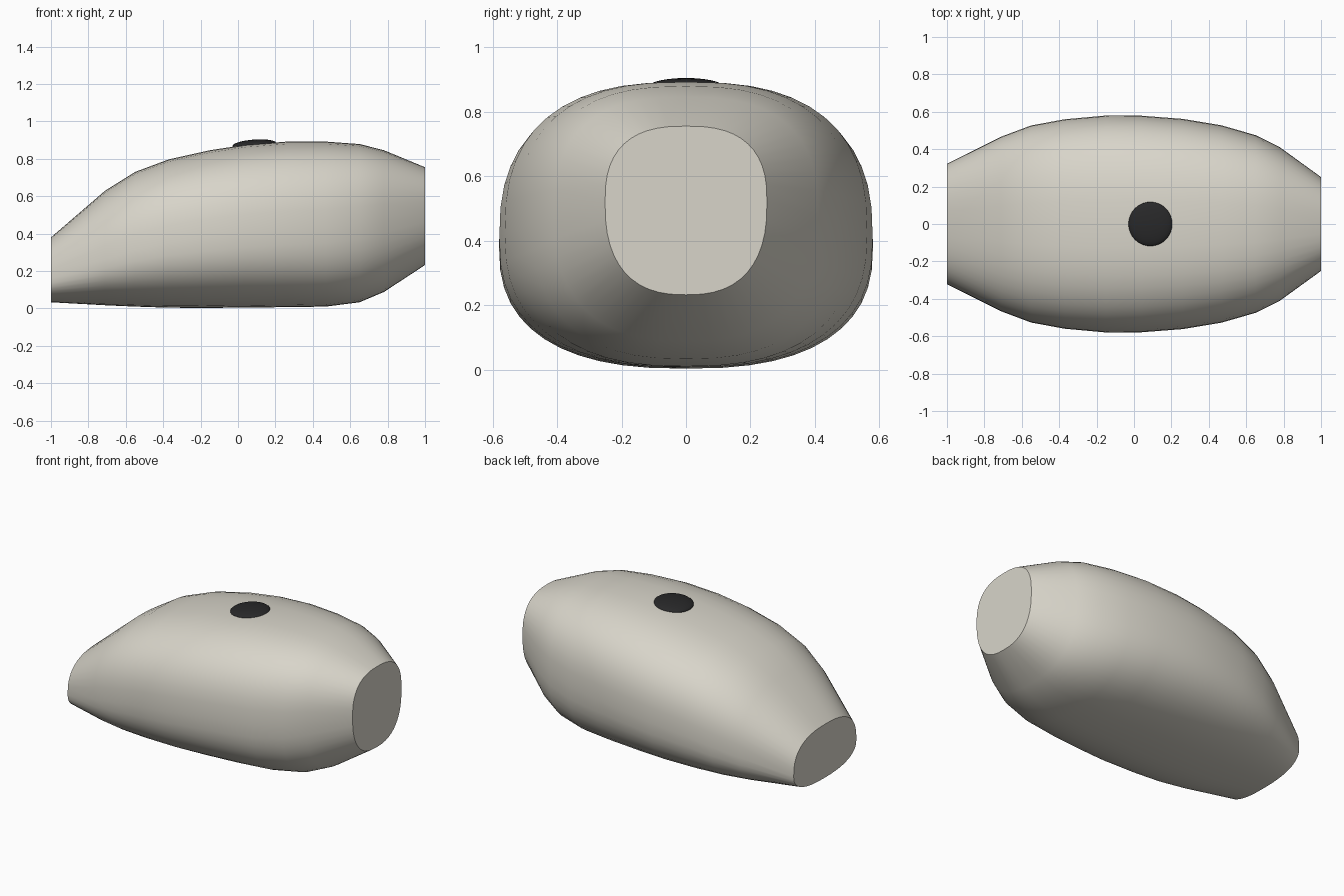
import bpy, bmesh, math

if "Cube" in bpy.data.objects:
    bpy.data.objects.remove(bpy.data.objects["Cube"])

def material(name, rgb):
    m = bpy.data.materials.new(name)
    m.diffuse_color = (*rgb, 1)
    m.use_nodes = True
    m.node_tree.nodes["Principled BSDF"].inputs["Base Color"].default_value = m.diffuse_color
    return m

shell = material("warm light grey", (0.69, 0.665, 0.59))
dark = material("charcoal", (0.021, 0.021, 0.022))

def finish(bm, name, mat):
    bmesh.ops.recalc_face_normals(bm, faces=bm.faces)
    mesh = bpy.data.meshes.new(name)
    bm.to_mesh(mesh)
    bm.free()
    mesh.materials.append(mat)
    ob = bpy.data.objects.new(name, mesh)
    bpy.context.collection.objects.link(ob)
    bpy.ops.object.select_all(action='DESELECT')
    ob.select_set(True)
    bpy.context.view_layer.objects.active = ob
    bpy.ops.object.shade_smooth_by_angle(angle=math.radians(35))
    return ob

# Body stations: x, bottom, top, half width, height fraction of the widest line
STATIONS = [
    (-1.00, 0.033, 0.380, 0.322, 0.37), (-0.71, 0.017, 0.630, 0.467, 0.40),
    (-0.55, 0.010, 0.730, 0.527, 0.42), (-0.37, 0.004, 0.797, 0.560, 0.44),
    (-0.15, 0.003, 0.846, 0.580, 0.45), (0.04, 0.005, 0.875, 0.579, 0.46),
    (0.26, 0.007, 0.892, 0.562, 0.47), (0.47, 0.010, 0.892, 0.527, 0.48),
    (0.65, 0.033, 0.879, 0.475, 0.50), (0.78, 0.088, 0.846, 0.410, 0.52),
    (1.00, 0.232, 0.755, 0.251, 0.55),
]
SIDES = 48

def section(x, lo, hi, half, frac):
    """Rounded-box ring with separate upper and lower curves."""
    mid = lo + (hi - lo) * frac
    pts = []
    for i in range(SIDES):
        a = 2 * math.pi * i / SIDES
        c, s = math.cos(a), math.sin(a)
        e = 2 / (2.6 if s > 0 else 2.5)
        y = half * math.copysign(abs(c) ** e, c)
        z = mid + ((hi - mid) if s > 0 else (mid - lo)) * math.copysign(abs(s) ** e, s)
        pts.append((x, y, z))
    return pts

# Lofted body with flat ends
bm = bmesh.new()
rings = [[bm.verts.new(p) for p in section(*st)] for st in STATIONS]
for a, b in zip(rings, rings[1:]):
    for i in range(SIDES):
        j = (i + 1) % SIDES
        bm.faces.new((a[i], a[j], b[j], b[i]))
bm.faces.new(rings[0])
bm.faces.new(rings[-1])
finish(bm, "body", shell)

# Low domed button on top, following the slope of the body
bm = bmesh.new()
bmesh.ops.create_uvsphere(bm, u_segments=32, v_segments=16, radius=1)
button = finish(bm, "top_button", dark)
button.scale = (0.118, 0.118, 0.027)
button.rotation_euler = (0, -0.07, 0)
button.location = (0.088, 0, 0.876)
